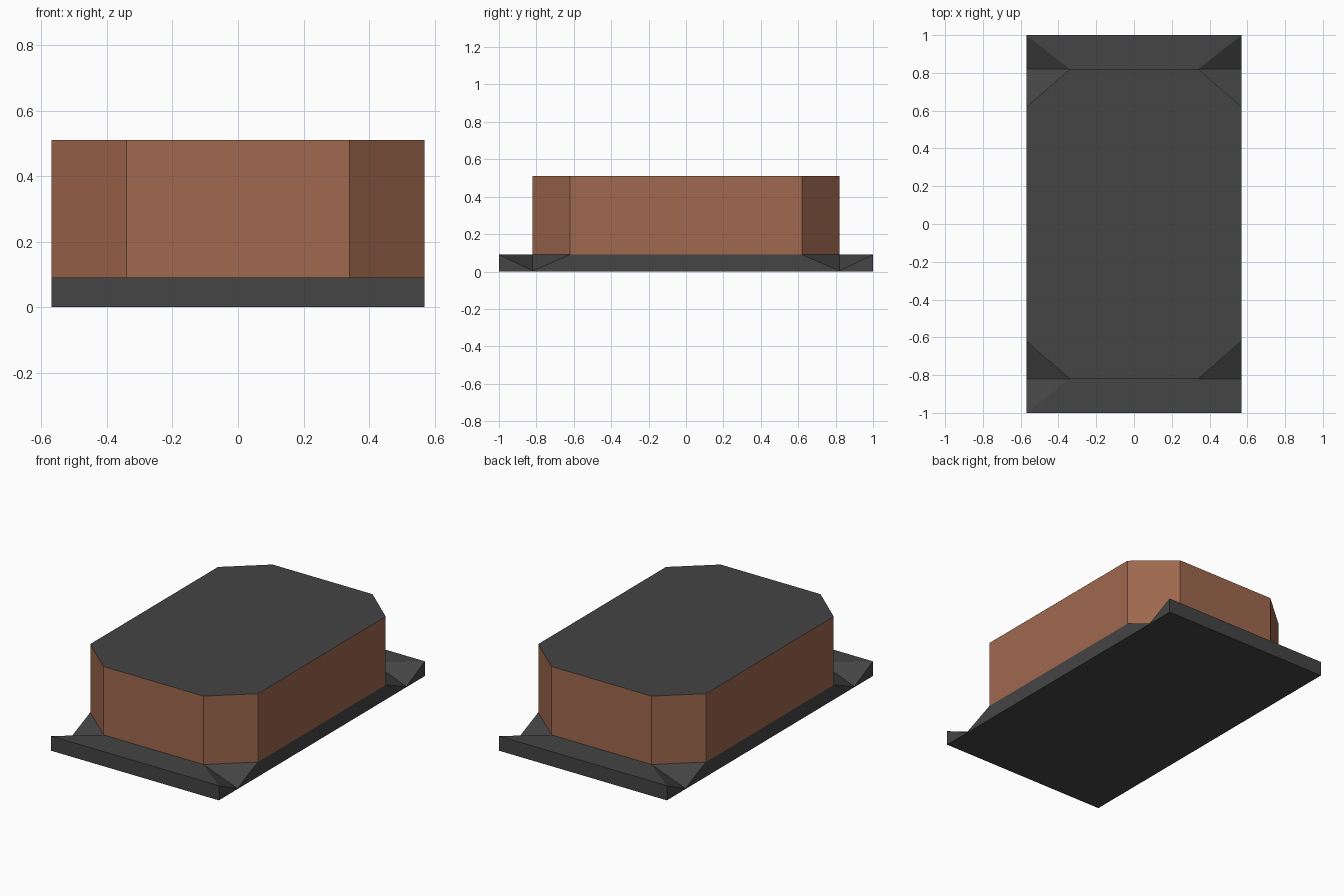
import bpy, bmesh

if "Cube" in bpy.data.objects:
    bpy.data.objects.remove(bpy.data.objects["Cube"])

W, L = 0.57, 1.0            # half width, half length of base
BODY_L = 0.82               # half length of body
CX, CY = 0.34, 0.62         # where the corner chamfers begin
BASE_H, TOP, NOTCH = 0.09, 0.51, 0.004


def material(name, rgb):
    m = bpy.data.materials.new(name)
    m.diffuse_color = (*rgb, 1)
    m.use_nodes = True
    m.node_tree.nodes["Principled BSDF"].inputs["Base Color"].default_value = m.diffuse_color
    return m


grey = material("dark grey", (0.058, 0.058, 0.058))
brown = material("brown", (0.345, 0.138, 0.075))


def finish(bm, name, mats):
    bmesh.ops.recalc_face_normals(bm, faces=bm.faces)
    me = bpy.data.meshes.new(name)
    bm.to_mesh(me)
    bm.free()
    for m in mats:
        me.materials.append(m)
    ob = bpy.data.objects.new(name, me)
    bpy.context.collection.objects.link(ob)
    return ob


# Base plate: slab with a V-shaped notch sloping down at each body corner
bm = bmesh.new()
v = {}
for sx in (-1, 1):
    for sy in (-1, 1):
        for key, co in {
            "low": (W, L, 0),
            "end": (W, L, BASE_H),
            "in": (CX, BODY_L, BASE_H),
            "pit": (W, BODY_L, NOTCH),
            "side": (W, CY, BASE_H),
        }.items():
            v[key, sx, sy] = bm.verts.new((co[0] * sx, co[1] * sy, co[2]))
        bm.faces.new([v[k, sx, sy] for k in ("end", "in", "pit")])
        bm.faces.new([v[k, sx, sy] for k in ("in", "side", "pit")])

ring = [(1, 1), (-1, 1), (-1, -1), (1, -1)]
bm.faces.new([v["low", sx, sy] for sx, sy in ring])
top = []
for sx, sy in ring:
    keys = ("side", "in", "end")
    top += [v[k, sx, sy] for k in (keys if sx * sy > 0 else keys[::-1])]
bm.faces.new(top)
for s in (-1, 1):
    bm.faces.new([v["low", -1, s], v["low", 1, s], v["end", 1, s], v["end", -1, s]])
    keys = ("low", "end", "pit", "side")
    bm.faces.new([v[k, s, 1] for k in keys] + [v[k, s, -1] for k in keys[::-1]])
finish(bm, "base_plate", [grey])

# Body: eight-sided box with brown walls and a dark top
bm = bmesh.new()
outline = [(W, -CY), (W, CY), (CX, BODY_L), (-CX, BODY_L),
           (-W, CY), (-W, -CY), (-CX, -BODY_L), (CX, -BODY_L)]
lower = [bm.verts.new((x, y, BASE_H)) for x, y in outline]
upper = [bm.verts.new((x, y, TOP)) for x, y in outline]
for i in range(8):
    j = (i + 1) % 8
    bm.faces.new([lower[i], lower[j], upper[j], upper[i]])
bm.faces.new(upper).material_index = 1
finish(bm, "body", [brown, grey])
